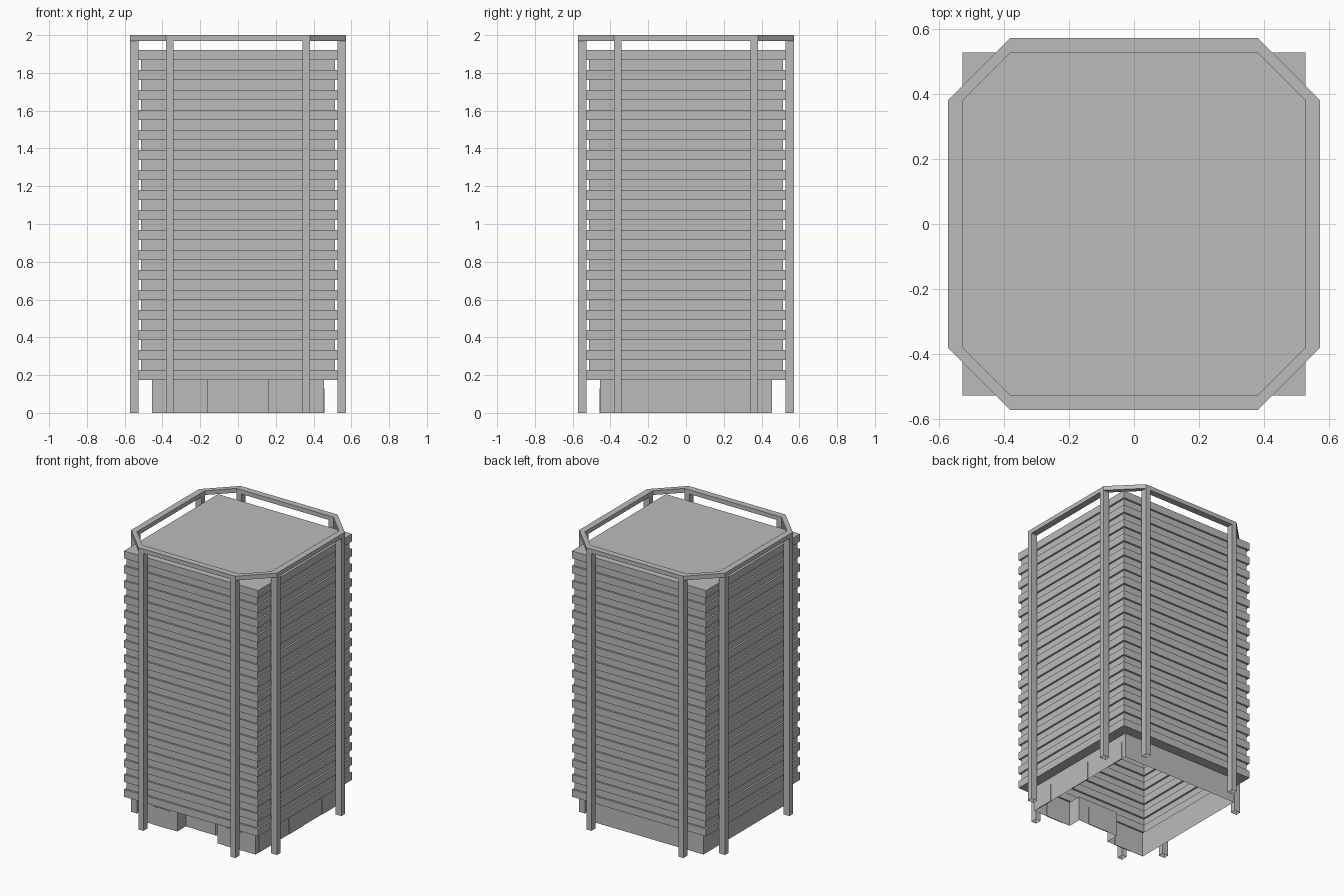
import bpy, bmesh
from mathutils import Matrix, Vector

cube = bpy.data.objects.get("Cube")
if cube:
    bpy.data.objects.remove(cube, do_unlink=True)

concrete = bpy.data.materials.new("concrete_grey")
concrete.use_nodes = True
grey = (0.5, 0.5, 0.5, 1)
concrete.diffuse_color = grey
concrete.node_tree.nodes["Principled BSDF"].inputs["Base Color"].default_value = grey


def make_object(name, bm):
    mesh = bpy.data.meshes.new(name)
    bm.to_mesh(mesh)
    bm.free()
    mesh.materials.append(concrete)
    obj = bpy.data.objects.new(name, mesh)
    bpy.context.collection.objects.link(obj)
    return obj


def loop(bm, points, z):
    return [bm.verts.new((x, y, z)) for x, y in points]


def bridge(bm, a, b):
    for i in range(len(a)):
        j = (i + 1) % len(a)
        bm.faces.new((a[i], a[j], b[j], b[i]))


def square(h):
    return [(-h, -h), (h, -h), (h, h), (-h, h)]


# Main dimensions
BASE, WIDE, NARROW = 0.455, 0.527, 0.514
BASE_TOP, ROOF, BANDS = 0.175, 1.92, 33
PORCH, PORCH_Y = 0.158, -0.36
OUT, IN, CORNER = 0.573, 0.527, 0.38
BEAM_Z = 1.97

# Hollow tower: alternating projecting and recessed floor bands, roof and soffit
bm = bmesh.new()
step = (ROOF - BASE_TOP) / BANDS
previous = loop(bm, square(BASE), BASE_TOP)
for i in range(BANDS):
    half = NARROW if i % 2 else WIDE
    for z in (BASE_TOP + i * step, BASE_TOP + (i + 1) * step):
        ring = loop(bm, square(half), z)
        bridge(bm, previous, ring)
        previous = ring
bm.faces.new(previous)
make_object("tower_floors", bm)

# Ground floor walls with an entrance recess, open underneath
bm = bmesh.new()
porch = [(-PORCH, -BASE), (-PORCH, PORCH_Y), (PORCH, PORCH_Y), (PORCH, -BASE)]
outline = [(-BASE, -BASE)] + porch + [(BASE, -BASE), (BASE, BASE), (-BASE, BASE)]
bridge(bm, loop(bm, outline, 0), loop(bm, outline, BASE_TOP))
bm.faces.new(list(reversed(loop(bm, porch, BASE_TOP))))
make_object("ground_floor_walls", bm)


# Door and window panels with clipped top corners
def panel(name, centre, width, side):
    bm = bmesh.new()
    w, h, c = width / 2, 0.13, 0.007
    profile = [(-w, 0), (w, 0), (w, h - c), (w - c, h), (c - w, h), (-w, h - c)]
    face = bm.faces.new([bm.verts.new((x, -0.003, z)) for x, z in profile])
    out = bmesh.ops.extrude_face_region(bm, geom=[face])
    bmesh.ops.translate(bm, vec=(0, 0.006, 0),
                        verts=[v for v in out["geom"] if isinstance(v, bmesh.types.BMVert)])
    bmesh.ops.recalc_face_normals(bm, faces=bm.faces[:])
    obj = make_object(name, bm)
    turn = Matrix.Rotation(1.5708, 4, "Z") if side else Matrix()
    obj.matrix_world = Matrix.Translation(Vector(centre)) @ turn


panel("entrance_door", (0, PORCH_Y, 0), 0.156, False)
panel("side_door", (BASE, 0, 0), 0.166, True)
for s in (-1, 1):
    panel("front_window", (s * 0.285, -BASE, 0), 0.132, False)
    panel("side_window", (BASE, s * 0.354, 0), 0.132, True)

# Eight full-height columns, a pair around each corner
bm = bmesh.new()
for sx in (-1, 1):
    for sy in (-1, 1):
        for swap in (False, True):
            a, b = (CORNER - 0.038, CORNER), (IN, OUT)
            xs, ys = (b, a) if swap else (a, b)
            points = [(xs[0], ys[0]), (xs[1], ys[0]), (xs[1], ys[1]), (xs[0], ys[1])]
            points = [(x * sx, y * sy) for x, y in points]
            bridge(bm, loop(bm, points, 0), loop(bm, points, BEAM_Z))
bmesh.ops.recalc_face_normals(bm, faces=bm.faces[:])
make_object("columns", bm)


# Eight-sided crown beam resting on the columns
def octagon(h):
    c = CORNER
    return [(-c, -h), (c, -h), (h, -c), (h, c), (c, h), (-c, h), (-h, c), (-h, -c)]


bm = bmesh.new()
rings = [loop(bm, octagon(h), z) for h, z in
         ((OUT, BEAM_Z), (OUT, 2), (IN, 2), (IN, BEAM_Z))]
for i in range(4):
    bridge(bm, rings[i], rings[(i + 1) % 4])
make_object("crown_beam", bm)
